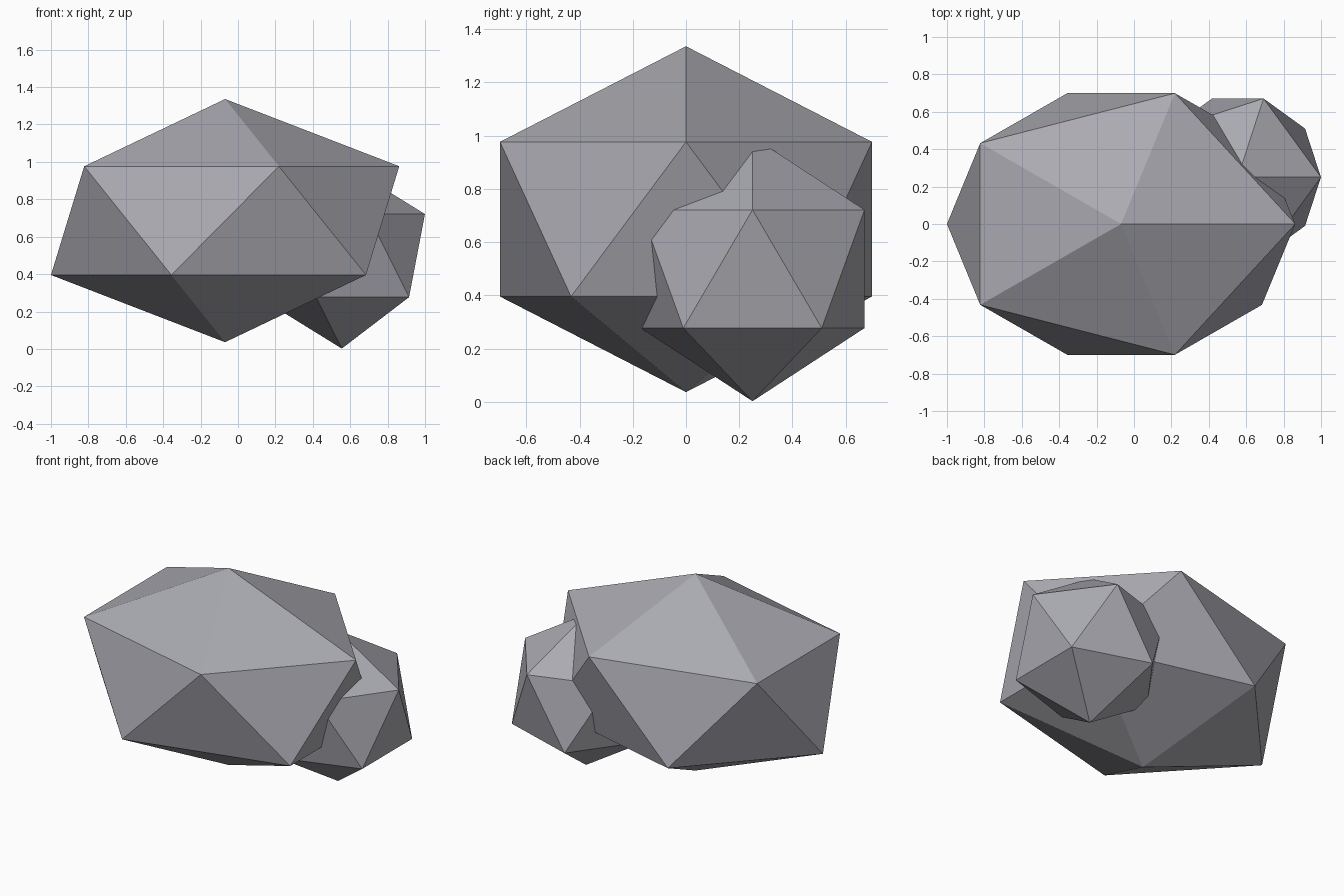
import bpy

# Remove the default cube
cube = bpy.data.objects.get("Cube")
if cube:
    bpy.data.objects.remove(cube, do_unlink=True)

# Single stone colour
stone = bpy.data.materials.new("grey_stone")
stone.use_nodes = True
colour = (0.40, 0.40, 0.44, 1.0)
stone.diffuse_color = colour
bsdf = next(n for n in stone.node_tree.nodes if n.type == "BSDF_PRINCIPLED")
bsdf.inputs["Base Color"].default_value = colour
bsdf.inputs["Roughness"].default_value = 0.9


def boulder(name, centre, radii):
    """Flat-shaded twenty-sided rock stretched to the given radii."""
    bpy.ops.mesh.primitive_ico_sphere_add(subdivisions=1, radius=1, location=centre)
    rock = bpy.context.object
    rock.name = name
    rock.scale = radii
    bpy.ops.object.transform_apply(location=False, rotation=False, scale=True)
    bpy.ops.object.shade_flat()
    rock.data.materials.append(stone)
    return rock


# Main rock, with a smaller one half buried in its back left side
boulder("large_rock", (-0.069, 0, 0.686), (1.041, 0.822, 0.65))
boulder("small_rock", (0.555, 0.25, 0.499), (0.497, 0.495, 0.497))
